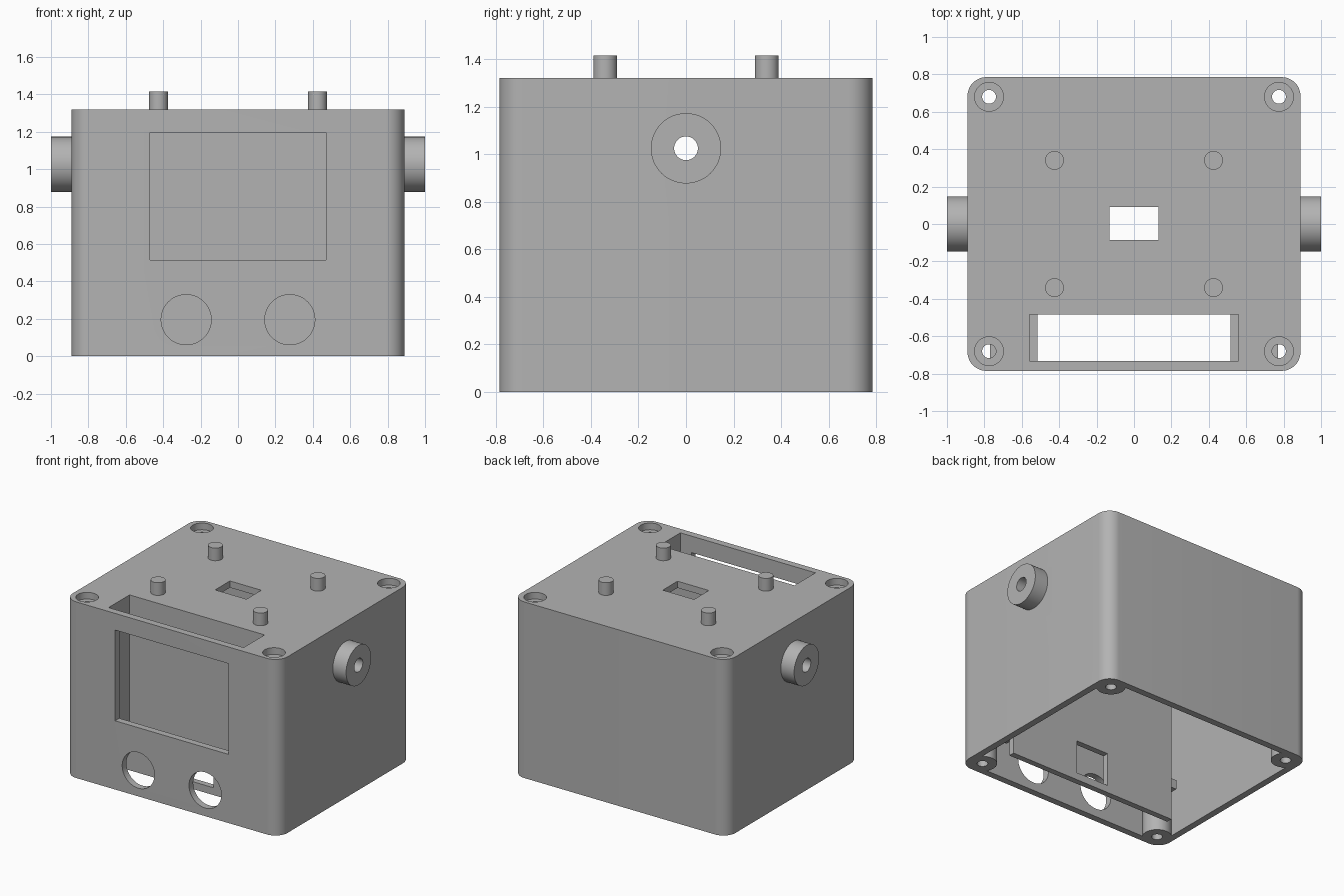
import bpy, bmesh, math
from mathutils import Matrix

cube = bpy.data.objects.get("Cube")
if cube:
    bpy.data.objects.remove(cube)

grey = bpy.data.materials.new("plain grey")
grey.use_nodes = True
colour = (0.45, 0.45, 0.45, 1)
grey.diffuse_color = colour
grey.node_tree.nodes["Principled BSDF"].inputs["Base Color"].default_value = colour


def finish(name, bm):
    bmesh.ops.recalc_face_normals(bm, faces=bm.faces)
    mesh = bpy.data.meshes.new(name)
    bm.to_mesh(mesh)
    bm.free()
    mesh.materials.append(grey)
    obj = bpy.data.objects.new(name, mesh)
    bpy.context.collection.objects.link(obj)
    return obj


def box(name, x, y, z, radius=0):
    """Box from (min, max) ranges, with optional rounded upright edges."""
    bm = bmesh.new()
    bmesh.ops.create_cube(bm, size=1)
    for v in bm.verts:
        for i, (low, high) in enumerate((x, y, z)):
            v.co[i] = high if v.co[i] > 0 else low
    if radius:
        upright = [e for e in bm.edges
                   if abs(e.verts[0].co.z - e.verts[1].co.z) > 0.01]
        bmesh.ops.bevel(bm, geom=upright, offset=radius, segments=12,
                        profile=0.5, affect='EDGES')
    return finish(name, bm)


def cylinder(name, centre, radius, length, axis='Z'):
    bm = bmesh.new()
    turn = {'X': Matrix.Rotation(math.pi / 2, 4, 'Y'),
            'Y': Matrix.Rotation(math.pi / 2, 4, 'X'),
            'Z': Matrix.Identity(4)}[axis]
    bmesh.ops.create_cone(bm, cap_ends=True, segments=48, radius1=radius,
                          radius2=radius, depth=length,
                          matrix=Matrix.Translation(centre) @ turn)
    return finish(name, bm)


def cut(obj, cutters):
    """Subtract every cutter from the object, then discard the cutters."""
    for c in cutters:
        mod = obj.modifiers.new("cut", 'BOOLEAN')
        mod.operation, mod.solver, mod.object = 'DIFFERENCE', 'EXACT', c
    bpy.context.view_layer.update()
    graph = bpy.context.evaluated_depsgraph_get()
    mesh = bpy.data.meshes.new_from_object(obj.evaluated_get(graph))
    obj.modifiers.clear()
    obj.data = mesh
    for c in cutters:
        bpy.data.objects.remove(c)
    return obj


W, D, H = 0.89, 0.785, 1.32
WALL = 0.05
SIGNS = (-1, 1)
CORNERS = [(sx, sy) for sx in SIGNS for sy in SIGNS]
screws = [(0.775 * sx, 0.68 * sy) for sx, sy in CORNERS]

# Cavity, leaving round screw posts standing in its corners
cavity = box("cavity", (-W + WALL, W - WALL), (-D + WALL, D - WALL),
             (-0.2, H - WALL), 0.06)
cut(cavity, [cylinder("post", (x, y, 0.5), 0.1, 2) for x, y in screws])

# Housing with its openings
housing = box("housing", (-W, W), (-D, D), (0, H), 0.1)
openings = [cavity,
            box("window", (-0.47, 0.47), (-1, -0.7), (0.515, 1.195)),
            box("slot", (-0.56, 0.56), (-0.733, -0.485), (1.2, 1.5)),
            box("cable_hole", (-0.13, 0.13), (-0.085, 0.09), (1.2, 1.5)),
            cylinder("axle_hole", (0, 0, 1.025), 0.05, 3, 'X')]
openings += [cylinder("round_hole", (0.277 * s, -D, 0.195), 0.134, 0.3, 'Y')
             for s in SIGNS]
for x, y in screws:
    openings.append(cylinder("screw_hole", (x, y, 0.6), 0.037, 2))
    openings.append(cylinder("counterbore", (x, y, H), 0.077, 0.1))
cut(housing, openings)

# Inner partition with a cable opening near the bottom
partition = box("partition", (-0.7, 0.7), (-0.484, -0.44), (0.005, H - 0.03))
cut(partition, [box("opening", (-0.135, 0.135), (-0.6, -0.3), (0.06, 0.31))])

# Pocket sides and supporting ledges behind the window
for s, side in ((-1, "right"), (1, "left")):
    def span(a, b):
        return tuple(sorted((a * s, b * s)))
    box(side + "_pocket_side", span(0.56, 0.6), (-0.75, -0.47), (0.29, H - 0.03))
    box(side + "_ledge", span(0.515, 0.77), (-0.75, -0.47), (0.28, 0.35))

    # Side boss with its bore
    boss = cylinder(side + "_boss", (0.94 * s, 0, 1.025), 0.148, 0.12, 'X')
    cut(boss, [cylinder("bore", (0.94 * s, 0, 1.025), 0.05, 0.5, 'X')])

# Pegs on the top
for i, (sx, sy) in enumerate(CORNERS):
    cylinder("peg_%d" % (i + 1), (0.425 * sx, 0.34 * sy, 1.36), 0.05, 0.11)

# Smooth round walls, sharp edges
for obj in bpy.context.collection.objects:
    if obj.type == 'MESH' and obj.data.materials and obj.data.materials[0] == grey:
        bpy.ops.object.select_all(action='DESELECT')
        obj.select_set(True)
        bpy.context.view_layer.objects.active = obj
        bpy.ops.object.shade_smooth_by_angle(angle=math.radians(30))
